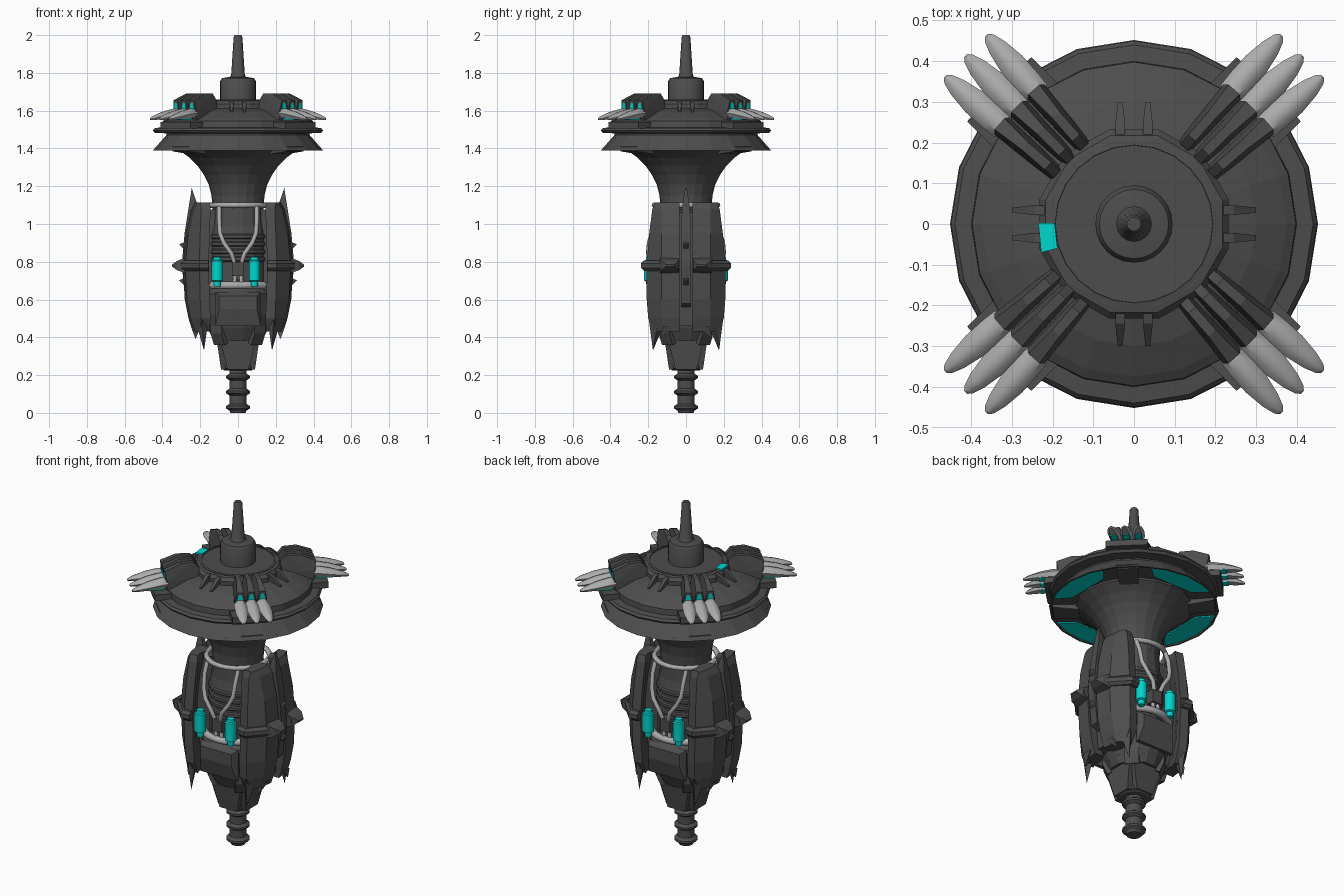
import bpy, bmesh, math
from mathutils import Matrix, Vector

if "Cube" in bpy.data.objects:
    bpy.data.objects.remove(bpy.data.objects["Cube"])

def material(name, rgb):
    m = bpy.data.materials.new(name)
    m.diffuse_color = (*rgb, 1)
    m.use_nodes = True
    m.node_tree.nodes["Principled BSDF"].inputs["Base Color"].default_value = m.diffuse_color
    return m

DARK = material("dark_metal", (0.075, 0.075, 0.075))
GREY = material("light_metal", (0.41, 0.41, 0.41))
TEAL = material("teal_glow", (0.0, 0.68, 0.62))

T = Matrix.Translation
def RZ(deg): return Matrix.Rotation(math.radians(deg), 4, 'Z')
def S(x, y): return Matrix.Diagonal((x, y, 1, 1))
ONE = [Matrix()]
HALF = [RZ(0), RZ(180)]
QUARTER = [RZ(90 * k) for k in range(4)]
DIAG = [RZ(45 + 90 * k) for k in range(4)]
SIDES = [S(1, 1), S(-1, 1)]
CORNERS = [S(a, b) for a in (1, -1) for b in (1, -1)]

def finish(name, bm, mat, places=ONE, smooth=False):
    """Join transformed copies of bm into one object."""
    bmesh.ops.recalc_face_normals(bm, faces=bm.faces)
    out = bmesh.new()
    tmp = bpy.data.meshes.new("tmp")
    for m in places:
        c = bm.copy()
        c.transform(m)
        if m.determinant() < 0:
            bmesh.ops.reverse_faces(c, faces=c.faces)
        c.to_mesh(tmp)
        out.from_mesh(tmp)
        c.free()
    me = bpy.data.meshes.new(name)
    out.to_mesh(me)
    out.free(); bm.free()
    bpy.data.meshes.remove(tmp)
    ob = bpy.data.objects.new(name, me)
    bpy.context.collection.objects.link(ob)
    me.materials.append(mat)
    if smooth:
        bpy.ops.object.select_all(action='DESELECT')
        ob.select_set(True)
        bpy.context.view_layer.objects.active = ob
        bpy.ops.object.shade_smooth_by_angle(angle=math.radians(40))
    return ob

def loft(name, rings, mat, places=ONE, smooth=False):
    bm = bmesh.new()
    vs = [[bm.verts.new(p) for p in r] for r in rings]
    n = len(vs[0])
    for a, b in zip(vs, vs[1:]):
        for i in range(n):
            bm.faces.new((a[i], a[(i + 1) % n], b[(i + 1) % n], b[i]))
    bm.faces.new(vs[0]); bm.faces.new(vs[-1])
    return finish(name, bm, mat, places, smooth)

def lathe(name, profile, n, mat, turn=0, places=ONE, smooth=False):
    def ring(r, z):
        return [(r * math.cos(2 * math.pi * i / n + math.radians(turn)),
                 r * math.sin(2 * math.pi * i / n + math.radians(turn)), z) for i in range(n)]
    return loft(name, [ring(r, z) for r, z in profile], mat, places, smooth)

def hull(name, pts, mat, places=ONE, smooth=False):
    bm = bmesh.new()
    for p in pts:
        bm.verts.new(p)
    bmesh.ops.convex_hull(bm, input=bm.verts)
    bmesh.ops.dissolve_limit(bm, angle_limit=0.02, verts=bm.verts, edges=bm.edges)
    return finish(name, bm, mat, places, smooth)

def slab(name, outline, mat, places=ONE):
    """Symmetric solid from (x, half width in y, z) points."""
    return hull(name, [(x, s * w, z) for x, w, z in outline for s in (1, -1)], mat, places)

def box(name, x, y, z, mat, places=ONE):
    return hull(name, [(a, b, c) for a in x for b in y for c in z], mat, places)

def pipe(name, pts, r, cyclic=False, turn=0):
    cu = bpy.data.curves.new(name, 'CURVE')
    cu.dimensions = '3D'
    cu.bevel_depth, cu.bevel_resolution, cu.use_fill_caps = r, 2, True
    sp = cu.splines.new('POLY')
    sp.points.add(len(pts) - 1)
    for p, c in zip(sp.points, pts):
        p.co = (*(RZ(turn) @ Vector(c)), 1)
    sp.use_cyclic_u = cyclic
    cu.materials.append(GREY)
    bpy.context.collection.objects.link(bpy.data.objects.new(name, cu))

def arc(r, z, a0, a1, n):
    return [(r * math.cos(math.radians(a0 + (a1 - a0) * i / n)),
             r * math.sin(math.radians(a0 + (a1 - a0) * i / n)), z) for i in range(n + 1)]

# Ribbed bottom stem
stem = [(.04, 0)]
for z in (.03, .11, .19):
    stem += [(.045, z - .018), (.063, z - .006), (.063, z + .006), (.045, z + .018)]
lathe("bottom_stem", stem + [(.045, .24)], 16, DARK)

# Lower collar with fins and brackets
lathe("lower_collar", [(.075, .225), (.09, .235), (.105, .40), (.15, .42), (.16, .47)], 12, DARK, 15)
slab("collar_fins", [(.05, .055, .23), (.09, .055, .23), (.115, .1, .40), (.11, .1, .45), (.05, .1, .45)],
     DARK, QUARTER)
slab("collar_brackets", [(.09, .04, .38), (.14, .04, .36), (.165, .04, .42), (.165, .04, .47), (.09, .04, .47)],
     DARK, DIAG)

# Core body with ribs
core = [(.13, .38), (.165, .45), (.185, .52), (.19, .63), (.165, .645), (.15, .66), (.15, .78)]
for z in (.80, .84, .88, .92):
    core += [(.15, z), (.158, z + .006), (.158, z + .022), (.15, z + .028)]
lathe("core_body", core + [(.14, 1.0), (.135, 1.12)], 16, DARK, 11.25)
slab("core_panels", [(.16, .12, .46), (.18, .12, .46), (.203, .10, .55), (.203, .10, .62), (.17, .12, .64)],
     DARK, [RZ(90), RZ(-90)])

# Side shells: each side split in two halves around a slot
def section(z, xi, xo, ye):
    return [(xi, ye * .96, z), (xi + .05, ye, z), (xo - .012, .13, z), (xo, .035, z),
            (xo - .06, .035, z), (xo - .08, .09, z), (xi + .01, ye - .045, z)]
loft("side_shells", [section(*r) for r in (
    (.43, .15, .24, .165), (.50, .145, .262, .20), (.60, .15, .282, .208), (.78, .155, .292, .208),
    (.95, .15, .275, .195), (1.08, .145, .245, .178), (1.115, .15, .225, .165))], DARK, CORNERS)
# Ridge belt that swells towards the middle of each shell
loft("shell_belts", [section(*r) for r in (
    (.752, .155, .297, .222), (.768, .155, .318, .238), (.792, .155, .318, .238), (.808, .155, .297, .222))],
    DARK, CORNERS)
hull("belt_bosses", [(.28, y, z) for y in (.035, .14) for z in (.74, .82)] +
     [(.322, y, z) for y in (.04, .13) for z in (.755, .805)] +
     [(.35, y, z) for y in (.06, .105) for z in (.775, .785)], DARK, CORNERS)
slab("shell_slot_fins", [(.245, .004, 1.19), (.20, .02, 1.06), (.262, .022, 1.08), (.283, .024, .95),
     (.298, .024, .78), (.275, .024, .58), (.2, .024, .55)], DARK, SIDES)
slab("shell_slot_backs", [(.12, .06, 1.08), (.215, .06, 1.06), (.24, .06, .8), (.22, .06, .46),
     (.12, .06, .46)], DARK, SIDES)
slab("small_barbs", [(.27, .02, -.03), (.27, .02, .03), (.312, .004, .012)], DARK,
     [m @ T((0, 0, z)) for m in SIDES for z in (.69, .88)])

# Talons hanging below the shells
hull("shell_talons", [(.16, .17, .47), (.22, .15, .47), (.18, .12, .46), (.19, .20, .52), (.18, .175, .33)],
     DARK, CORNERS)
hull("outer_talons", [(.25, .06, .46), (.25, .12, .46), (.20, .09, .45), (.225, .14, .39)], DARK, CORNERS)

# Front and back machinery: teal canisters, junction box and pipes
lathe("teal_canisters", [(.018, .67), (.02, .695), (.03, .70), (.03, .805), (.022, .81), (.02, .825)], 14, TEAL,
      0, [m @ T((x, -.192, 0)) for m in HALF for x in (-.11, .087)], True)
box("junction_boxes", (-.032, .03), (-.195, -.13), (.725, .80), DARK, HALF)
for side, t in (("front", 0), ("back", 180)):
    for s in (-1, 1):
        pipe(side + "_feed_pipe", [(s * .1, -.14, 1.09), (s * .1, -.165, 1.03), (s * .095, -.18, .95),
             (s * .075, -.195, .90), (s * .035, -.2, .845), (s * .02, -.19, .80)], .012, False, t)
        pipe(side + "_drain_pipe", [(s * .015, -.175, .73), (s * .02, -.18, .67)], .011, False, t)
    pipe(side + "_lower_pipe", arc(.185, .675, 222, 318, 12), .02, False, t)
pipe("neck_ring_pipe", arc(.168, 1.1, 0, 345, 23), .014, True)

# Flared neck
lathe("flared_neck", [(.135, 1.08), (.14, 1.15), (.155, 1.21), (.18, 1.26), (.215, 1.31), (.255, 1.35),
      (.31, 1.39), (.31, 1.42)], 20, DARK)

# Canopy with skirt, rim and dome; teal panels and spokes underneath
lathe("canopy", [(.28, 1.405), (.325, 1.40), (.44, 1.40), (.442, 1.388), (.452, 1.388), (.378, 1.472),
    (.378, 1.48), (.44, 1.482), (.45, 1.495), (.44, 1.508), (.40, 1.512), (.398, 1.545), (.375, 1.56),
    (.30, 1.595), (.225, 1.615), (.20, 1.62)], 20, DARK)
rim = arc(.437, 0, -28, 28, 4)
slab("underside_teal_panels", [(x, y, z) for z in (1.393, 1.401) for x, y in
     [(p[0], p[1]) for p in rim] + [(.32, .13)]], TEAL, QUARTER)
slab("underside_spokes", [(.29, .05, 1.37), (.36, .05, 1.375), (.43, .06, 1.385), (.43, .06, 1.41),
     (.29, .05, 1.41)], DARK, DIAG)

# Raised ring, hub and mast
lathe("raised_ring", [(.24, 1.59), (.24, 1.635), (.225, 1.652), (.21, 1.655)], 12, DARK, 15)
lathe("ring_floor", [(.205, 1.60), (.205, 1.658), (.194, 1.66), (.192, 1.645), (.09, 1.64)], 24, DARK)
lathe("hub", [(.095, 1.62), (.095, 1.755), (.085, 1.772), (.048, 1.778)], 24, DARK, 0, ONE, True)
lathe("mast", [(.048, 1.77), (.036, 1.79), (.023, 1.99), (.017, 2.0)], 16, DARK, 0, ONE, True)
hull("ring_light", [(x, y, z) for z in (1.656, 1.665) for x, y in
     ((-.235, .003), (-.195, .003), (-.188, -.06), (-.228, -.07))], TEAL)
slab("ring_brackets", [(.22, .009, 1.59), (.30, .006, 1.58), (.30, .006, 1.60), (.245, .012, 1.645),
     (.22, .012, 1.65)], DARK, [m @ T((0, y, 0)) for m in QUARTER for y in (-.034, .034)])

# Claw groups on the diagonals: mounts, fingers, teal joints and claws
slab("claw_mounts", [(x, y, z) for x, y in ((.30, .07), (.38, .112), (.468, .112), (.47, .07))
     for z in (1.505, 1.54)], DARK, DIAG)
claws = [d @ T((.24, s * .048, 0)) @ RZ(s * 4) @ T((-.24, 0, 0)) for d in DIAG for s in (-1, 0, 1)]
slab("claw_fingers", [(.22, .02, 1.60), (.22, .012, 1.655), (.25, .012, 1.69), (.325, .012, 1.69),
     (.408, .018, 1.655), (.40, .028, 1.60), (.40, .028, 1.55), (.30, .024, 1.57)], DARK, claws)
slab("teal_joints", [(.398, .019, 1.60), (.407, .019, 1.60), (.407, .004, 1.653), (.398, .004, 1.653)],
     TEAL, claws)
def flat_ring(x, w, top, bottom):
    m = (top + bottom) / 2
    return [(x, -w, m), (x, -.55 * w, top - .004), (x, 0, top), (x, .55 * w, top - .004), (x, w, m),
            (x, .6 * w, bottom), (x, -.6 * w, bottom)]
loft("claws", [flat_ring(.395, .032, 1.612, 1.56), flat_ring(.43, .034, 1.61, 1.56),
     flat_ring(.49, .033, 1.597, 1.556), flat_ring(.545, .024, 1.58, 1.552),
     flat_ring(.575, .014, 1.568, 1.55), flat_ring(.585, .005, 1.56, 1.551)], GREY, claws, True)
box("claw_underlights", (.41, .50), (-.017, .017), (1.551, 1.559), TEAL, claws)
